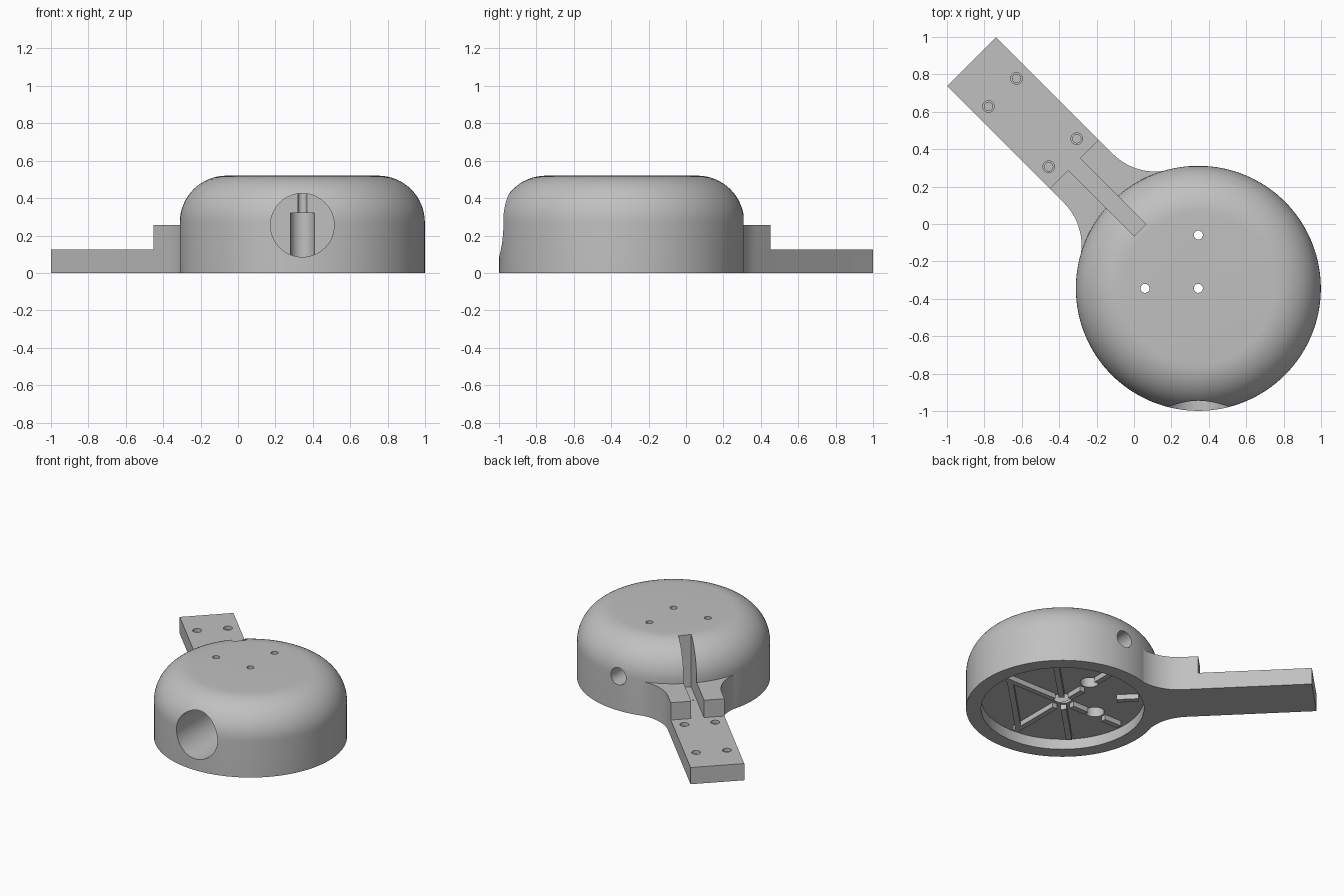
import bpy, bmesh, math, random
from mathutils import Matrix, Vector

cube = bpy.data.objects.get("Cube")
if cube:
    bpy.data.objects.remove(cube)
random.seed(4)

CX, CY, R, H, ROUND = 0.344, -0.344, 0.655, 0.52, 0.25
CAVITY_R, CAVITY_Z = 0.553, 0.078
ARM_W, ARM_H, BLOCK_H, PORT_Z, SLOT = 0.185, 0.125, 0.255, 0.255, 0.044
HUB = Matrix.Translation((CX, CY, 0))
# Local frame: x runs along the arm, origin at the hub axis
ARM = HUB @ Matrix.Rotation(math.radians(135), 4, 'Z')

grey = bpy.data.materials.new("plain grey")
grey.use_nodes = True
grey.diffuse_color = (0.53, 0.53, 0.53, 1)
grey.node_tree.nodes["Principled BSDF"].inputs["Base Color"].default_value = (0.53, 0.53, 0.53, 1)


def finish(name, bm, frame):
    bm.transform(frame)
    bmesh.ops.recalc_face_normals(bm, faces=bm.faces)
    mesh = bpy.data.meshes.new(name)
    bm.to_mesh(mesh)
    bm.free()
    mesh.materials.append(grey)
    obj = bpy.data.objects.new(name, mesh)
    bpy.context.collection.objects.link(obj)
    return obj


def ring(bm, r, z, sides, x=0, y=0):
    turns = [math.tau * k / sides for k in range(sides)]
    return [bm.verts.new((x + r * math.cos(t), y + r * math.sin(t), z)) for t in turns]


def skin(bm, loops):
    for low, high in zip(loops, loops[1:]):
        for k in range(len(low)):
            bm.faces.new((low[k - 1], low[k], high[k], high[k - 1]))


def fill(bm, loops):
    # Flat cap over the first loop, leaving the other loops open as holes
    edges = [bm.edges.get((lp[k - 1], lp[k])) for lp in loops for k in range(len(lp))]
    bmesh.ops.triangle_fill(bm, use_beauty=True, edges=edges, normal=(0, 0, 1))


def prism(name, outline, z0, z1, frame=ARM):
    bm = bmesh.new()
    low, high = ([bm.verts.new((x, y, z)) for x, y in outline] for z in (z0, z1))
    skin(bm, [low, high])
    bm.faces.new(low[::-1])
    bm.faces.new(high)
    return finish(name, bm, frame)


def box(name, x0, x1, half, z0, z1, frame=ARM):
    return prism(name, [(x0, -half), (x1, -half), (x1, half), (x0, half)], z0, z1, frame)


def rod(name, a, b, radius, sides=48):
    a, b = Vector(a), Vector(b)
    bm = bmesh.new()
    bmesh.ops.create_cone(bm, cap_ends=True, segments=sides, radius1=radius,
                          radius2=radius, depth=(b - a).length)
    turn = (b - a).to_track_quat('Z', 'Y').to_matrix().to_4x4()
    return finish(name, bm, Matrix.Translation((a + b) / 2) @ turn)


def measure(mesh):
    # Volume and number of open edges
    bm = bmesh.new()
    bm.from_mesh(mesh)
    volume, gaps = bm.calc_volume(), sum(len(e.link_faces) != 2 for e in bm.edges)
    bm.free()
    return volume, gaps


def cut(target, tool):
    # Nudge the cutter until a solver gives a clean cut of sensible volume
    tool.hide_render = True
    before, size = measure(target.data)[0], measure(tool.data)[0]
    best, best_gaps = None, 1000
    for attempt in range(12):
        mod = target.modifiers.new("cut", 'BOOLEAN')
        mod.operation, mod.object = 'DIFFERENCE', tool
        mod.solver = ('EXACT', 'MANIFOLD', 'FLOAT')[attempt % 3]
        tool.location = [random.uniform(-1, 1) * 0.0004 * attempt for _ in range(3)]
        bpy.context.view_layer.update()
        graph = bpy.context.evaluated_depsgraph_get()
        result = bpy.data.meshes.new_from_object(target.evaluated_get(graph))
        target.modifiers.remove(mod)
        volume, gaps = measure(result)
        if 0.03 * size < before - volume < 1.02 * size and gaps < best_gaps:
            best, best_gaps = result, gaps
        if best_gaps == 0:
            break
    if best:
        target.data = best
    bpy.data.objects.remove(tool)


# Domed hub: cavity, floor ring, wall, rounded shoulder, then vertical stepped bores
bm = bmesh.new()
profile = [(CAVITY_R, CAVITY_Z), (CAVITY_R, 0), (R, 0)]
for i in range(17):
    t = math.pi / 2 * i / 16
    profile.append((R - ROUND + ROUND * math.cos(t), H - ROUND + ROUND * math.sin(t)))
shell = [ring(bm, r, z, 128) for r, z in profile]
skin(bm, shell)
ceiling, roof = [shell[0]], [shell[-1]]
for x, y in ((0, 0), (-0.285, 0), (0, 0.285)):
    bore = [ring(bm, r, z, 32, x, y) for r, z in
            ((0.064, CAVITY_Z), (0.064, 0.32), (0.024, 0.32), (0.024, H))]
    skin(bm, bore)
    ceiling.append(bore[0])
    roof.append(bore[-1])
fill(bm, ceiling)
fill(bm, roof)
hub = finish("domed_hub", bm, HUB)

# Slot in the shoulder, two large ports that meet inside, two small ports
cut(hub, box("slot", 0.44, 0.9, SLOT, ARM_H + 0.001, 0.7))
cut(hub, rod("side_port", (1.2, CY, PORT_Z), (0.21, CY, PORT_Z), 0.17, 64))
cut(hub, rod("front_port", (CX, -1.2, PORT_Z), (CX, CY, PORT_Z), 0.17, 64))
cut(hub, rod("right_port", (-0.5, CY, PORT_Z), (0.055, CY, PORT_Z), 0.063))
cut(hub, rod("right_channel", (0.09, CY, PORT_Z), (0.25, CY, PORT_Z), 0.025, 24))
cut(hub, rod("back_port", (CX, 0.5, PORT_Z), (CX, -0.055, PORT_Z), 0.063))

# Outline of the arm's side, flaring into the hub wall
flare, inner = 0.32, R - 0.003
cv = ARM_W + flare
cu = math.sqrt((inner + flare) ** 2 - cv ** 2)
spread = math.atan2(cv, cu)
side = []
for i in range(17):
    t = -math.pi / 2 - (math.pi / 2 - spread) * i / 16
    side.append((cu + flare * math.cos(t), cv + flare * math.sin(t)))
root = [(0.6 * math.cos(spread * k / 4), 0.6 * math.sin(spread * k / 4)) for k in range(4, -1, -1)]
half_arm = [(1.714, ARM_W)] + side + root

# Flat mounting arm with four stepped screw holes
bm = bmesh.new()
outline = half_arm + [(x, -y) for x, y in reversed(half_arm[:-1])]
low, high = ([bm.verts.new((x, y, z)) for x, y in outline] for z in (0, ARM_H))
skin(bm, [low, high])
fill(bm, [low])
tops = [high]
for u in (1.025, 1.481):
    for v in (-0.106, 0.106):
        hole = [ring(bm, r, z, 24, u, v) for r, z in
                ((0.031, ARM_H), (0.031, 0.1), (0.022, 0.1), (0.022, 0.03))]
        skin(bm, hole)
        fill(bm, [hole[-1]])
        tops.append(hole[0])
fill(bm, tops)
arm = finish("mounting_arm", bm, ARM)

# Raised flared blocks on both sides of the slot
blocks = []
for name, s in (("right_block", 1), ("left_block", -1)):
    shape = [(0.94, ARM_W)] + side + [root[0], (0.6, SLOT), (0.94, SLOT)]
    blocks.append(prism(name, [(x, s * y) for x, y in shape], ARM_H, BLOCK_H))

# Stiffening ribs under the ceiling, leaving the bores open
for angle, start, end in ((0, 0.08, 0.5), (45, 0.08, 0.5), (225, 0.08, 0.5), (270, 0.08, 0.5),
                          (90, 0.08, 0.21), (90, 0.36, 0.5), (180, 0.08, 0.21), (180, 0.36, 0.5)):
    spoke = HUB @ Matrix.Rotation(math.radians(angle), 4, 'Z')
    box("rib", start, end, 0.02, 0.04, CAVITY_Z + 0.002, spoke)
box("cross_rib", -0.35, -0.31, 0.33, 0.04, CAVITY_Z + 0.002)
box("arm_rib", 0.37, 0.52, 0.02, 0.04, CAVITY_Z + 0.002)

bpy.ops.object.select_all(action='DESELECT')
for obj in [hub, arm] + blocks:
    obj.select_set(True)
bpy.context.view_layer.objects.active = hub
bpy.ops.object.shade_smooth_by_angle(angle=math.radians(30))
